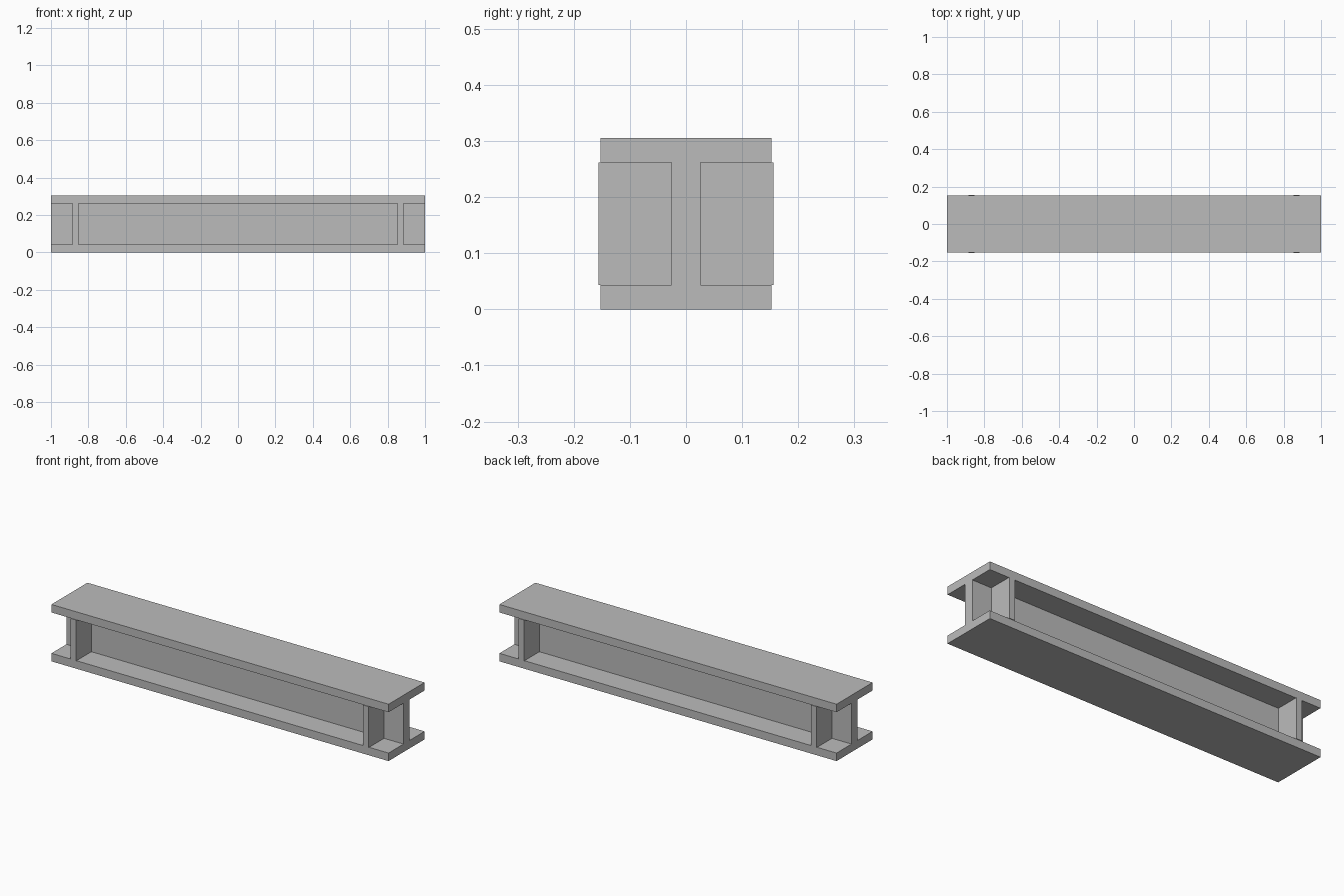
import bpy
import bmesh

cube = bpy.data.objects.get("Cube")
if cube:
    bpy.data.objects.remove(cube, do_unlink=True)

LENGTH = 2.0
HEIGHT = 0.305
HALF_WIDTH = HEIGHT / 2
FLANGE = 0.043
HALF_WEB = 0.026
PLATE_X, PLATE_THICK, PLATE_REACH = 0.868, 0.033, 0.156

steel = bpy.data.materials.new("steel grey")
steel.use_nodes = True
colour = (0.5, 0.5, 0.5, 1)
steel.diffuse_color = colour
steel.node_tree.nodes["Principled BSDF"].inputs["Base Color"].default_value = colour


def extrude_profile(name, points, x_start, x_end):
    """Extrude a closed (y, z) outline along x."""
    bm = bmesh.new()
    face = bm.faces.new([bm.verts.new((x_start, y, z)) for y, z in points])
    result = bmesh.ops.extrude_face_region(bm, geom=[face], use_keep_orig=True)
    moved = [v for v in result["geom"] if isinstance(v, bmesh.types.BMVert)]
    bmesh.ops.translate(bm, verts=moved, vec=(x_end - x_start, 0, 0))
    bmesh.ops.recalc_face_normals(bm, faces=bm.faces)
    mesh = bpy.data.meshes.new(name)
    bm.to_mesh(mesh)
    bm.free()
    mesh.materials.append(steel)
    obj = bpy.data.objects.new(name, mesh)
    bpy.context.collection.objects.link(obj)
    return obj


# I-shaped beam: right half of the outline, then its mirror
low, high = FLANGE, HEIGHT - FLANGE
half = [(HALF_WIDTH, 0), (HALF_WIDTH, low), (HALF_WEB, low),
        (HALF_WEB, high), (HALF_WIDTH, high), (HALF_WIDTH, HEIGHT)]
outline = half + [(-y, z) for y, z in reversed(half)]
extrude_profile("beam", outline, -LENGTH / 2, LENGTH / 2)

# Stiffener plates on both sides of the web near each end
for end, x in (("left", PLATE_X), ("right", -PLATE_X)):
    for side, s in (("front", -1), ("back", 1)):
        inner, outer = s * HALF_WEB, s * PLATE_REACH
        plate = [(inner, low), (outer, low), (outer, high), (inner, high)]
        extrude_profile(f"stiffener_{side}_{end}", plate,
                        x - PLATE_THICK / 2, x + PLATE_THICK / 2)
